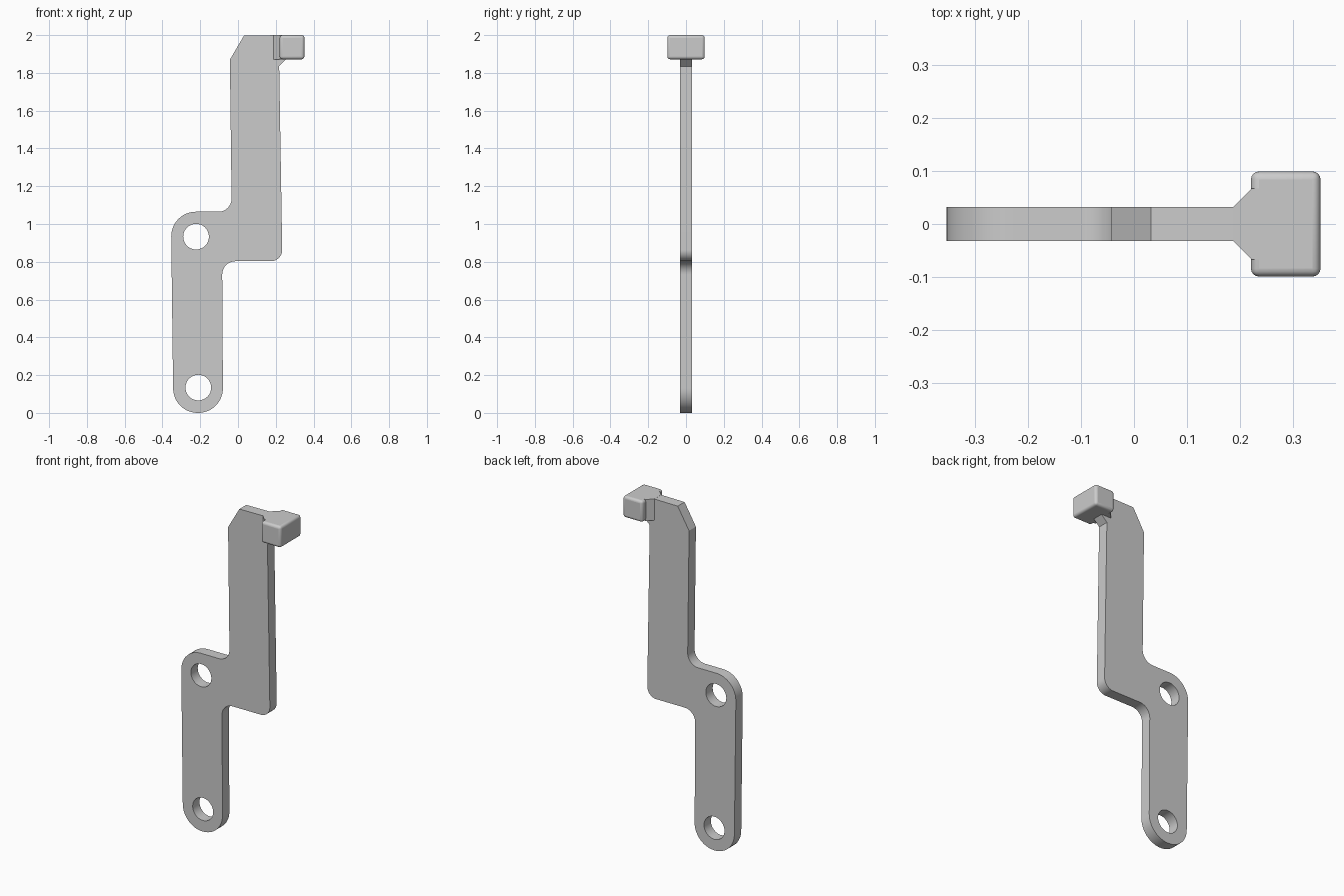
import bpy
import math
from mathutils import Vector

default = bpy.data.objects.get("Cube")
if default:
    bpy.data.objects.remove(default, do_unlink=True)

grey = bpy.data.materials.new("light grey")
grey.use_nodes = True
colour = (0.6, 0.6, 0.6, 1)
grey.diffuse_color = colour
grey.node_tree.nodes["Principled BSDF"].inputs["Base Color"].default_value = colour


def rounded(corners, steps=12):
    """Outline from (x, y, fillet radius) corners."""
    points = []
    for i, (x, y, r) in enumerate(corners):
        p = Vector((x, y))
        if r == 0:
            points.append(p)
            continue
        a = (Vector(corners[i - 1][:2]) - p).normalized()
        b = (Vector(corners[(i + 1) % len(corners)][:2]) - p).normalized()
        half = a.angle(b) / 2
        centre = p + (a + b).normalized() * (r / math.sin(half))
        tangent = r / math.tan(half)
        start = p + a * tangent - centre
        end = p + b * tangent - centre
        sweep = math.atan2(start.x * end.y - start.y * end.x, start.dot(end))
        first = math.atan2(start.y, start.x)
        for k in range(steps + 1):
            t = first + sweep * k / steps
            points.append(centre + Vector((math.cos(t), math.sin(t))) * r)
    return points


def circle(x, y, r, count=32):
    return [Vector((x + r * math.cos(math.tau * k / count),
                    y + r * math.sin(math.tau * k / count))) for k in range(count)]


def finish(obj):
    bpy.ops.object.select_all(action='DESELECT')
    obj.select_set(True)
    bpy.context.view_layer.objects.active = obj
    if obj.type == 'CURVE':
        bpy.ops.object.convert(target='MESH')
        obj = bpy.context.view_layer.objects.active
    obj.data.materials.clear()
    obj.data.materials.append(grey)
    bpy.ops.object.shade_smooth_by_angle(angle=math.radians(30))


def prism(name, outlines, depth, location=(0, 0, 0), upright=False):
    """Filled outlines (inner ones become holes) extruded both ways."""
    curve = bpy.data.curves.new(name, 'CURVE')
    curve.dimensions = '2D'
    curve.fill_mode = 'BOTH'
    curve.extrude = depth / 2
    for outline in outlines:
        spline = curve.splines.new('POLY')
        spline.points.add(len(outline) - 1)
        for point, p in zip(spline.points, outline):
            point.co = (p.x, p.y, 0, 1)
        spline.use_cyclic_u = True
    obj = bpy.data.objects.new(name, curve)
    bpy.context.collection.objects.link(obj)
    obj.location = location
    if upright:
        obj.rotation_euler.x = math.pi / 2
    finish(obj)


# Cranked lever plate with two pivot holes
lever = rounded([
    (-0.342, 0, 0.13), (-0.355, 1.065, 0.13), (-0.033, 1.065, 0.07),
    (-0.043, 1.87, 0), (0.032, 1.998, 0), (0.25, 2, 0), (0.255, 1.872, 0),
    (0.218, 1.835, 0), (0.235, 0.803, 0.06), (-0.084, 0.803, 0.07),
    (-0.079, 0, 0.13)])
prism("lever_plate",
      [lever, circle(-0.222, 0.933, 0.068), circle(-0.21, 0.134, 0.068)],
      0.065, upright=True)

# Flared neck joining the plate to the head
neck = [Vector(p) for p in [(0.187, -0.032), (0.222, -0.067), (0.25, -0.067),
                            (0.25, 0.067), (0.222, 0.067), (0.187, 0.032)]]
prism("flared_neck", [neck], 0.128, location=(0, 0, 1.936))

# Block head with softened edges
bpy.ops.mesh.primitive_cube_add(size=1, location=(0.286, 0, 1.936))
head = bpy.context.object
head.name = "block_head"
head.scale = (0.131, 0.198, 0.128)
bpy.ops.object.transform_apply(location=False, rotation=False, scale=True)
bevel = head.modifiers.new("soft edges", 'BEVEL')
bevel.width = 0.015
bevel.segments = 4
finish(head)
